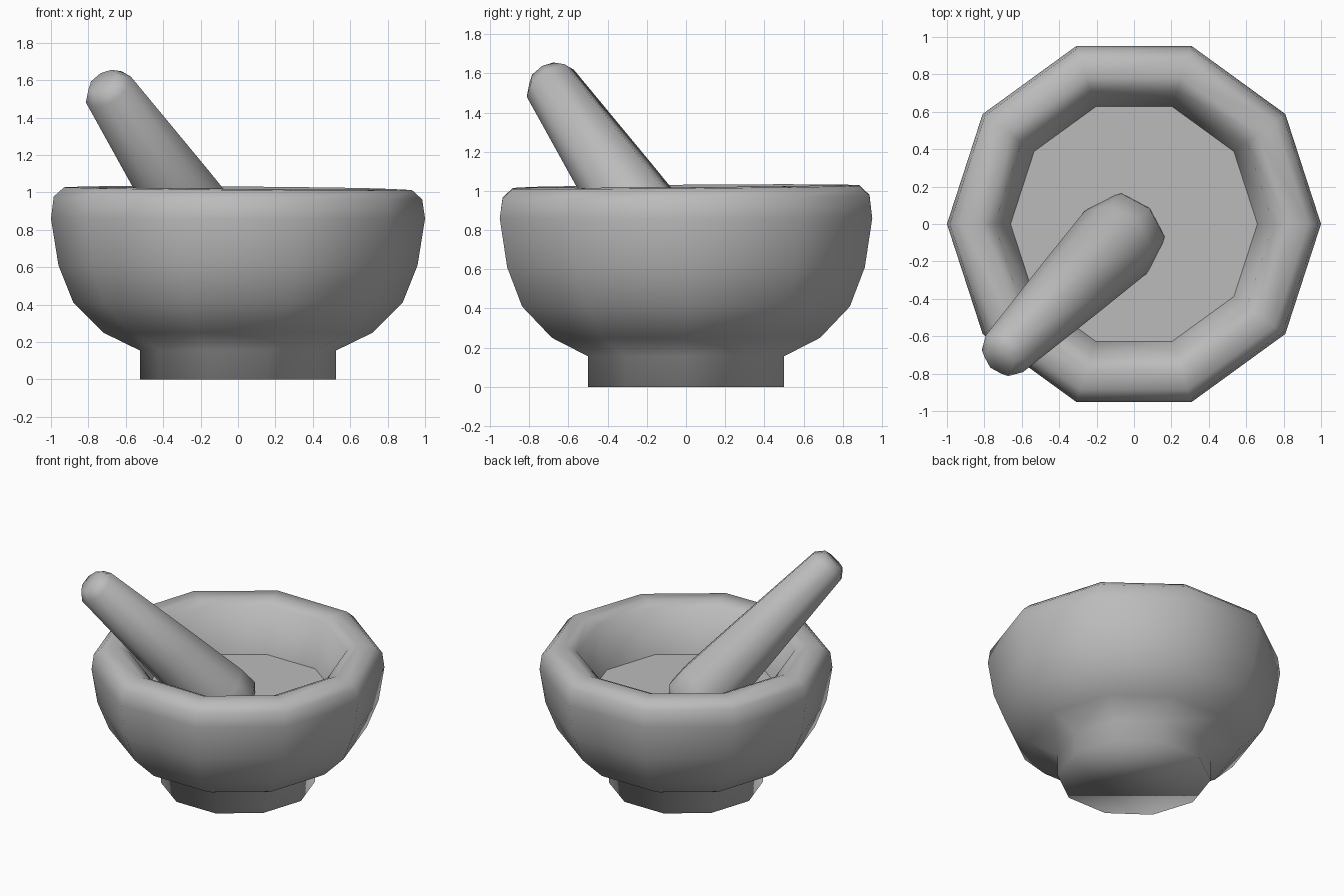
import bpy, bmesh, math
from mathutils import Vector

cube = bpy.data.objects.get("Cube")
if cube:
    bpy.data.objects.remove(cube, do_unlink=True)

GREY = (0.5, 0.5, 0.5, 1.0)
stone = bpy.data.materials.new("grey stone")
stone.use_nodes = True
stone.diffuse_color = GREY
stone.node_tree.nodes["Principled BSDF"].inputs["Base Color"].default_value = GREY


def lathe(name, profile, sides, smooth=True, cap_start=True, cap_end=True):
    """Revolve (radius, height) points around z and return the object."""
    bm = bmesh.new()
    rings = []
    for r, z in profile:
        angles = [2 * math.pi * i / sides for i in range(sides)]
        rings.append([bm.verts.new((r * math.cos(a), r * math.sin(a), z)) for a in angles])
    for low, high in zip(rings, rings[1:]):
        for i in range(sides):
            j = (i + 1) % sides
            bm.faces.new((low[i], low[j], high[j], high[i]))
    if cap_start:
        bm.faces.new(rings[0][::-1])
    if cap_end:
        bm.faces.new(rings[-1])
    for f in bm.faces:
        f.smooth = smooth
    mesh = bpy.data.meshes.new(name)
    bm.to_mesh(mesh)
    bm.free()
    mesh.materials.append(stone)
    obj = bpy.data.objects.new(name, mesh)
    bpy.context.collection.objects.link(obj)
    return obj


# Ten-sided bowl: foot, rounded outside, rim and inner wall
bowl = lathe("bowl", [(0.525, 0), (0.525, 0.155), (0.72, 0.25), (0.88, 0.41),
                      (0.96, 0.61), (1.0, 0.86), (0.985, 0.97), (0.93, 1.02),
                      (0.82, 1.025), (0.745, 0.99), (0.66, 0.67)], 10, cap_end=False)

# Slightly uneven, hand-carved rim
for v in bowl.data.vertices:
    if v.co.z > 0.9:
        v.co.z += 0.008 * (v.co.y - v.co.x)

# Flat floor inside the bowl
lathe("bowl_floor", [(0.66, 0.67)], 10, smooth=False, cap_start=False)

# Tapered pestle leaning over the front edge, its tip set into the floor
pestle = lathe("pestle", [(0.09, -0.06), (0.14, 0), (0.2, 0.73), (0.235, 1.2),
                          (0.23, 1.34), (0.14, 1.44)], 8)
pestle.location = (-0.693, -0.693, 1.55)
pestle.rotation_mode = "QUATERNION"
pestle.rotation_quaternion = Vector((0.683, 0.683, -1)).to_track_quat("Z", "Y")
